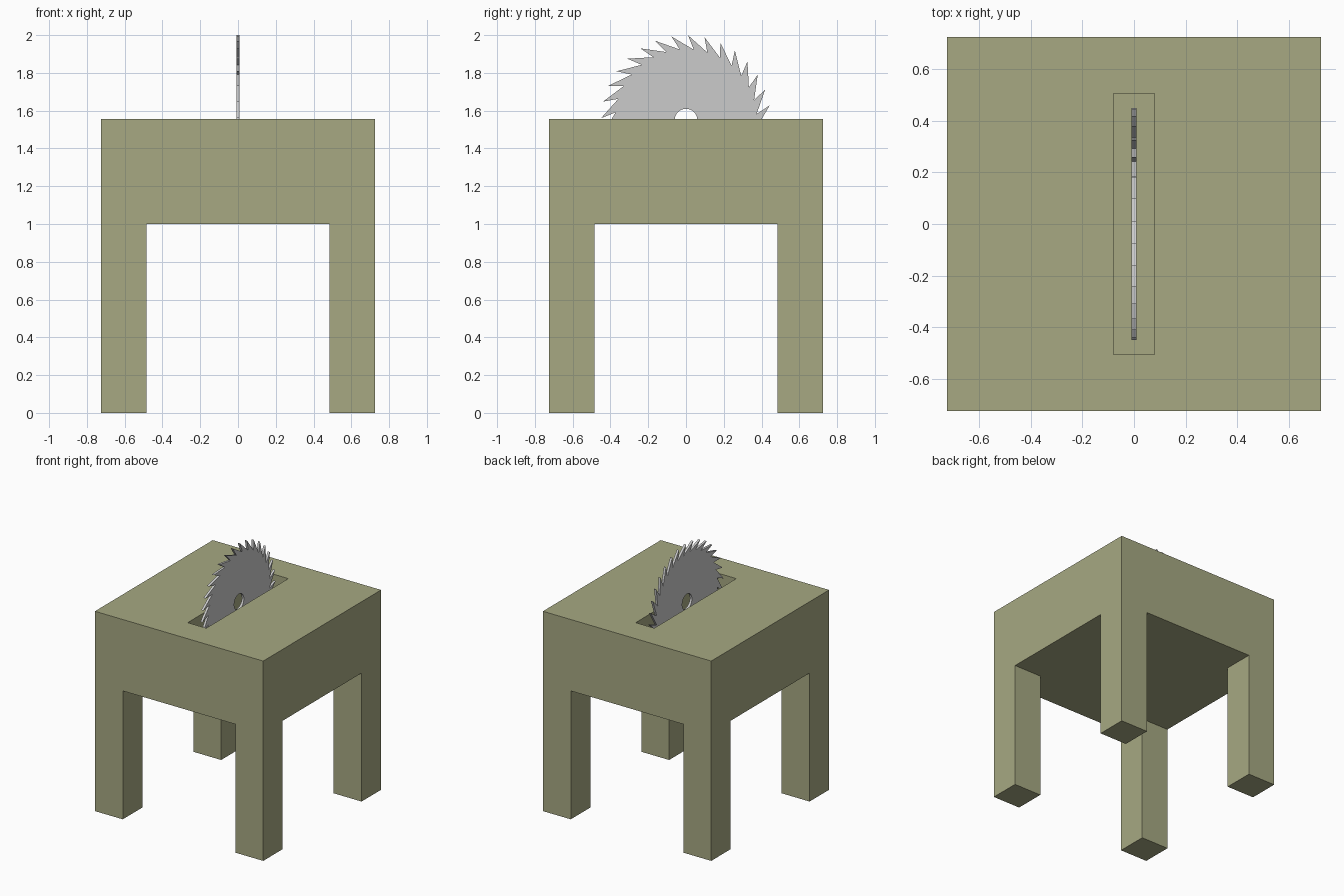
import bpy, bmesh
from math import radians, sin, cos, pi

if "Cube" in bpy.data.objects:
    bpy.data.objects.remove(bpy.data.objects["Cube"])


def make_object(name, bm, color):
    bmesh.ops.recalc_face_normals(bm, faces=bm.faces)
    mesh = bpy.data.meshes.new(name)
    bm.to_mesh(mesh)
    bm.free()
    obj = bpy.data.objects.new(name, mesh)
    bpy.context.collection.objects.link(obj)
    mat = bpy.data.materials.new(name + "_paint")
    mat.diffuse_color = (*color, 1)
    mat.use_nodes = True
    mat.node_tree.nodes["Principled BSDF"].inputs["Base Color"].default_value = mat.diffuse_color
    mesh.materials.append(mat)
    return obj


def extrude(bm, faces, dz, keep=False):
    res = bmesh.ops.extrude_face_region(bm, geom=faces, use_keep_orig=keep)
    verts = [g for g in res["geom"] if isinstance(g, bmesh.types.BMVert)]
    bmesh.ops.translate(bm, verts=verts, vec=(0, 0, dz))
    if not keep:
        bmesh.ops.delete(bm, geom=[f for f in faces if f.is_valid], context='FACES')


# Table: one solid with four square legs and a blade slot
HALF, LEG_IN, UNDER, TOP = 0.725, 0.485, 1.0, 1.556
SLOT_X, SLOT_Y, SLOT_DEPTH = 0.08, 0.505, 0.5
xs = [-HALF, -LEG_IN, -SLOT_X, SLOT_X, LEG_IN, HALF]
ys = [-HALF, -SLOT_Y, -LEG_IN, LEG_IN, SLOT_Y, HALF]
bm = bmesh.new()
grid = [[bm.verts.new((x, y, UNDER)) for y in ys] for x in xs]
for i in range(5):
    for j in range(5):
        bm.faces.new((grid[i][j], grid[i + 1][j], grid[i + 1][j + 1], grid[i][j + 1]))
extrude(bm, bm.faces[:], TOP - UNDER, keep=True)


def pick(z, test):
    found = []
    for f in bm.faces:
        c = f.calc_center_median()
        if all(abs(v.co.z - z) < 1e-4 for v in f.verts) and test(abs(c.x), abs(c.y)):
            found.append(f)
    return found


extrude(bm, pick(UNDER, lambda x, y: x > LEG_IN and y > LEG_IN), -UNDER)
extrude(bm, pick(TOP, lambda x, y: x < SLOT_X and y < SLOT_Y), -SLOT_DEPTH)
make_object("saw_table", bm, (0.385, 0.396, 0.225))

# Saw blade: 32 hooked teeth round a ring with a centre hole
TEETH, TIP_R, ROOT_R, HOLE_R, THICK = 32, 0.45, 0.375, 0.06, 0.018
CENTRE_Z = 1.55
step = 2 * pi / TEETH
bm = bmesh.new()


def ring_vert(r, a, x):
    return bm.verts.new((x, r * cos(a), CENTRE_Z + r * sin(a)))


sides = []
for x in (-THICK / 2, THICK / 2):
    tips, roots, hole = [], [], []
    for k in range(TEETH):
        a = radians(88.7) + k * step
        tips.append(ring_vert(TIP_R, a, x))
        roots.append(ring_vert(ROOT_R, a - radians(5), x))
        hole.append(ring_vert(HOLE_R, a - radians(5), x))
    sides.append((tips, roots, hole))
for tips, roots, hole in sides:
    for k in range(TEETH):
        bm.faces.new((roots[k - 1], tips[k], roots[k]))
        bm.faces.new((hole[k - 1], roots[k - 1], roots[k], hole[k]))
(t0, r0, h0), (t1, r1, h1) = sides
for k in range(TEETH):
    bm.faces.new((r0[k - 1], t0[k], t1[k], r1[k - 1]))
    bm.faces.new((t0[k], r0[k], r1[k], t1[k]))
    bm.faces.new((h0[k - 1], h0[k], h1[k], h1[k - 1]))
make_object("saw_blade", bm, (0.555, 0.555, 0.555))
